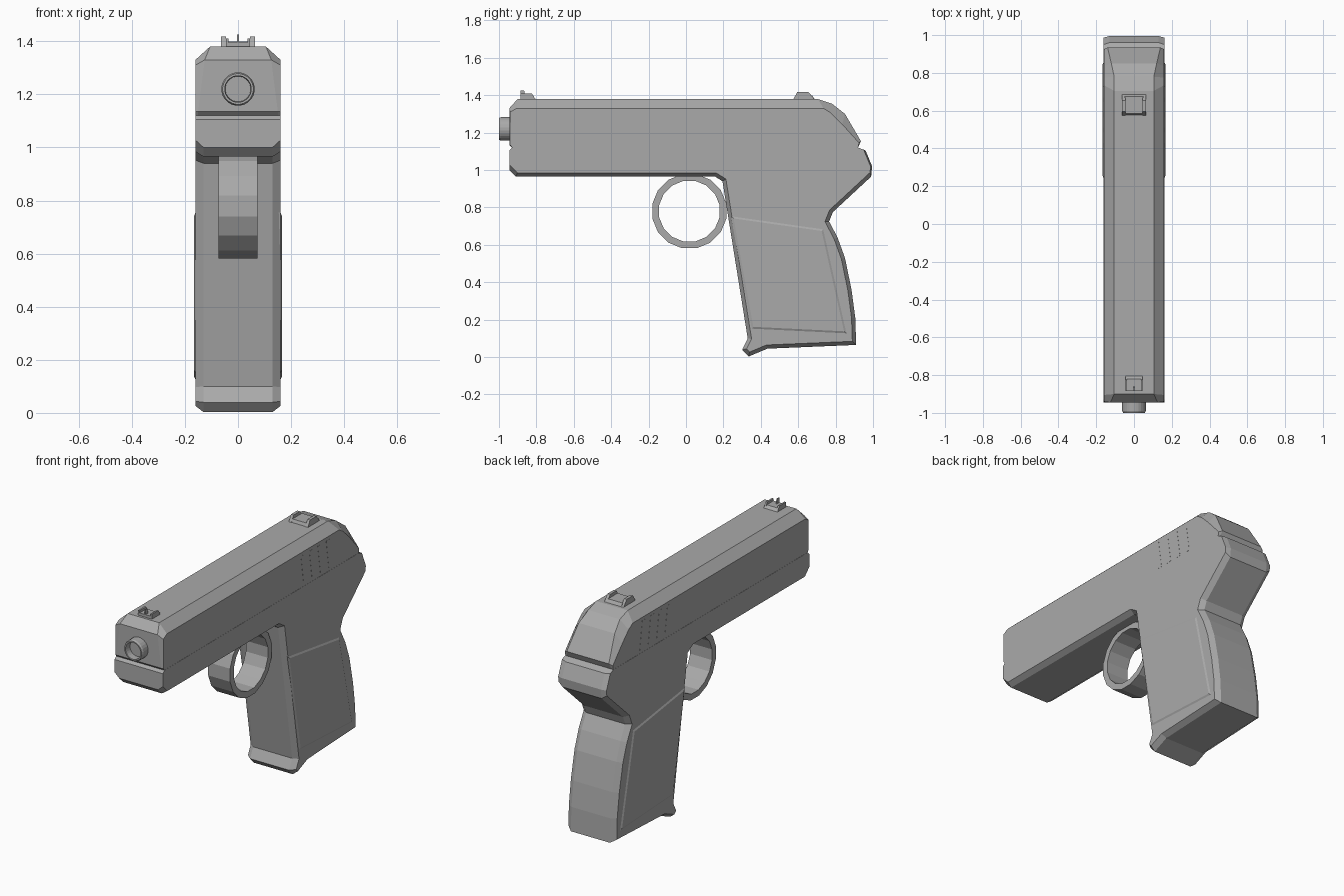
import bpy, bmesh, math
from mathutils import Vector

if "Cube" in bpy.data.objects:
    bpy.data.objects.remove(bpy.data.objects["Cube"], do_unlink=True)

grey = bpy.data.materials.new("gunmetal_grey")
grey.use_nodes = True
COLOUR = (0.4, 0.4, 0.4, 1)
grey.diffuse_color = COLOUR
grey.node_tree.nodes["Principled BSDF"].inputs["Base Color"].default_value = COLOUR


def finish(bm, name):
    bmesh.ops.recalc_face_normals(bm, faces=bm.faces)
    mesh = bpy.data.meshes.new(name)
    bm.to_mesh(mesh)
    bm.free()
    mesh.materials.append(grey)
    ob = bpy.data.objects.new(name, mesh)
    bpy.context.collection.objects.link(ob)
    return ob


def inset(profile, dists):
    """Move every edge of a side profile inwards by its own distance."""
    pts = [Vector(p) for p in profile]
    n = len(pts)
    area = sum(pts[i - 1].cross(pts[i]) for i in range(n))
    sign = 1 if area > 0 else -1
    normals = []
    for i in range(n):
        d = (pts[(i + 1) % n] - pts[i]).normalized()
        normals.append(Vector((-d.y, d.x)) * sign)
    out = []
    for i in range(n):
        a, b, da, db = normals[i - 1], normals[i], dists[i - 1], dists[i]
        det = a.cross(b)
        if abs(det) < 1e-4:
            out.append(pts[i] + b * db)
        else:
            out.append(pts[i] + Vector((da * b.y - db * a.y, db * a.x - da * b.x)) / det)
    return out


def solid(name, outer, side, x_outer, x_side, x_mid=0):
    """Chamfered slab: full profile inside, smaller profile on both flanks."""
    bm = bmesh.new()
    n = len(outer)
    widths = x_outer if isinstance(x_outer, list) else [x_outer] * n
    rings = []
    for pts, xs in ((side, [-x_side] * n), (outer, [-w for w in widths]),
                    (outer, widths), (side, [x_side] * n)):
        rings.append([bm.verts.new((x + x_mid, p[0], p[1])) for p, x in zip(pts, xs)])
    for r, s in zip(rings, rings[1:]):
        for i in range(n):
            j = (i + 1) % n
            bm.faces.new((r[i], r[j], s[j], s[i]))
    bm.faces.new(rings[0])
    bm.faces.new(rings[-1])
    bmesh.ops.remove_doubles(bm, verts=bm.verts, dist=1e-5)
    return finish(bm, name)


def slab(name, profile, half, x_mid=0):
    bm = bmesh.new()
    face = bm.faces.new([bm.verts.new((x_mid - half, y, z)) for y, z in profile])
    ext = bmesh.ops.extrude_face_region(bm, geom=[face])["geom"]
    bmesh.ops.translate(bm, vec=(2 * half, 0, 0),
                        verts=[v for v in ext if isinstance(v, bmesh.types.BMVert)])
    return finish(bm, name)


def lathe(name, profile, axis, centre, steps):
    """Spin a closed section (radius, offset along axis) about x or y."""
    bm = bmesh.new()
    rings = []
    for k in range(steps):
        t = 2 * math.pi * (k + 0.5) / steps
        c, s = math.cos(t), math.sin(t)
        ring = []
        for r, h in profile:
            p = (h, r * c, r * s) if axis == "x" else (r * c, h, r * s)
            ring.append(bm.verts.new(Vector(p) + Vector(centre)))
        rings.append(ring)
    n = len(profile)
    for k in range(steps):
        a, b = rings[k - 1], rings[k]
        for i in range(n):
            bm.faces.new((a[i - 1], a[i], b[i], b[i - 1]))
    bmesh.ops.remove_doubles(bm, verts=bm.verts, dist=1e-5)
    return finish(bm, name)


# Slide with wide top chamfers that taper away down the back
slide = [(-.93, 1.12), (-.945, 1.135), (-.945, 1.33), (-.9, 1.38), (.705, 1.38),
         (.78, 1.355), (.85, 1.3), (.935, 1.155), (.92, 1.12)]
slide_side = [(-.93, 1.12), (-.94, 1.135), (-.94, 1.31), (-.905, 1.33), (.735, 1.33),
              (.775, 1.305), (.835, 1.245), (.925, 1.145), (.92, 1.12)]
solid("slide", slide, slide_side,
      [.15, .15, .125, .105, .105, .105, .12, .14, .15], .16)

# Frame and grip in one outline
frame = [(-.93, 1.12), (-.945, 1.105), (-.945, 1), (-.91, .965), (.155, .965),
         (.195, .94), (.33, .1), (.3, .04), (.335, .003), (.435, .045), (.91, .065),
         (.905, .21), (.885, .36), (.85, .53), (.81, .64), (.765, .725),
         (.785, .775), (.99, .965), (.995, 1.02), (.96, 1.105), (.92, 1.12)]
cuts = [0, 0] + [.02] * 15 + [.008, .008, 0, 0]
solid("frame", frame, inset(frame, cuts), .13, .161)

# Raised grip panels on both flanks
panel = [(.24, .755), (.735, .685), (.86, .125), (.35, .15)]
solid("grip_panels", panel, inset(panel, [.012] * 4), .16, .166)

# Slanted serrations near the rear of the slide
for k in range(4):
    y = .37 + .08 * k
    slab(f"slide_serration_{k + 1}",
         [(y, 1.31), (y + .035, 1.31), (y + .06, 1.14), (y + .025, 1.14)], .1608)

# Ring-shaped trigger guard
lathe("trigger_guard", [(.165, -.073), (.202, -.073), (.202, .073), (.165, .073)],
      "x", (0, .018, .78), 16)

# Muzzle with a shallow bore
lathe("muzzle", [(0, -.9), (.063, -.9), (.063, -.99), (.058, -1), (.05, -1),
                 (.048, -.96), (0, -.96)], "y", (0, 0, 1.22), 24)

# Front sight: base, two ears and a thin blade
slab("front_sight_base", [(-.885, 1.375), (-.885, 1.396), (-.82, 1.396), (-.8, 1.375)], .046)
for side, label in ((1, "left"), (-1, "right")):
    slab(f"front_sight_ear_{label}",
         [(-.885, 1.39), (-.885, 1.41), (-.825, 1.41), (-.81, 1.39)], .005, side * .041)
slab("front_sight_blade", [(-.885, 1.39), (-.885, 1.425), (-.865, 1.425), (-.86, 1.39)], .003)

# Rear sight: tapered base with two ears
base = [(.575, 1.375), (.585, 1.398), (.675, 1.398), (.69, 1.375)]
slab("rear_sight_base", base, .05)
for side, label in ((1, "left"), (-1, "right")):
    slab(f"rear_sight_ear_{label}",
         [(.572, 1.375), (.595, 1.417), (.655, 1.417), (.69, 1.375)], .009, side * .055)
